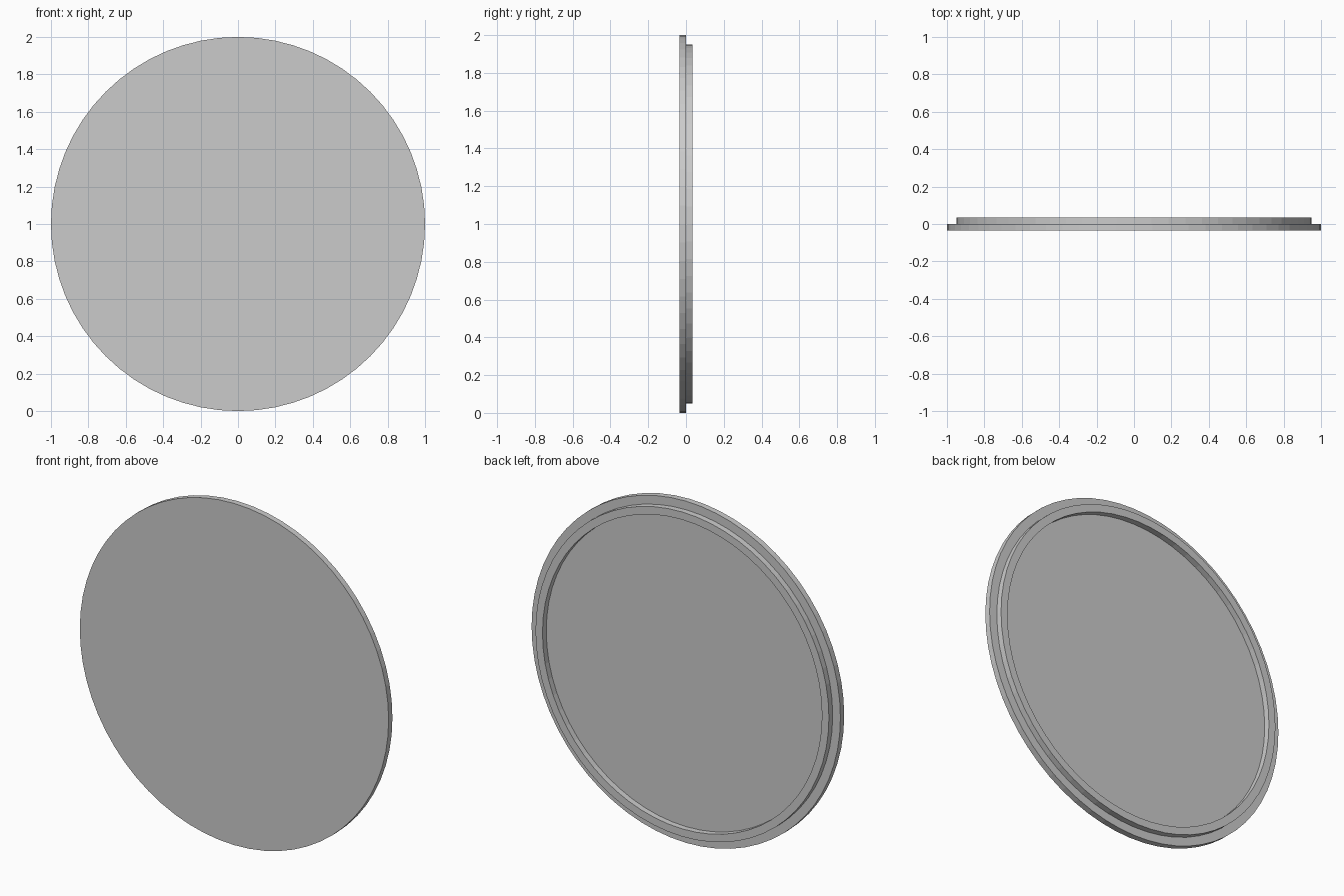
import bpy, bmesh, math

if "Cube" in bpy.data.objects:
    bpy.data.objects.remove(bpy.data.objects["Cube"])

SEGMENTS = 64

def lathe(name, profile):
    """Revolve (radius, y) points about the y axis through z = 1, capping both ends."""
    bm = bmesh.new()
    rings = []
    for r, y in profile:
        rings.append([bm.verts.new((r * math.cos(a), y, 1 + r * math.sin(a)))
                      for a in (2 * math.pi * i / SEGMENTS for i in range(SEGMENTS))])
    for lo, hi in zip(rings, rings[1:]):
        for i in range(SEGMENTS):
            j = (i + 1) % SEGMENTS
            bm.faces.new((lo[i], lo[j], hi[j], hi[i]))
    bm.faces.new(rings[0])
    bm.faces.new(rings[-1])
    bmesh.ops.recalc_face_normals(bm, faces=bm.faces)
    mesh = bpy.data.meshes.new(name)
    bm.to_mesh(mesh)
    bm.free()
    obj = bpy.data.objects.new(name, mesh)
    bpy.context.collection.objects.link(obj)
    return obj

# Flat front disc, stepped in to a raised rim around a recessed back
lathe("round_lid", [
    (1.0, -0.035), (1.0, 0.0),
    (0.95, 0.0), (0.95, 0.035),
    (0.905, 0.035), (0.905, 0.0),
])
